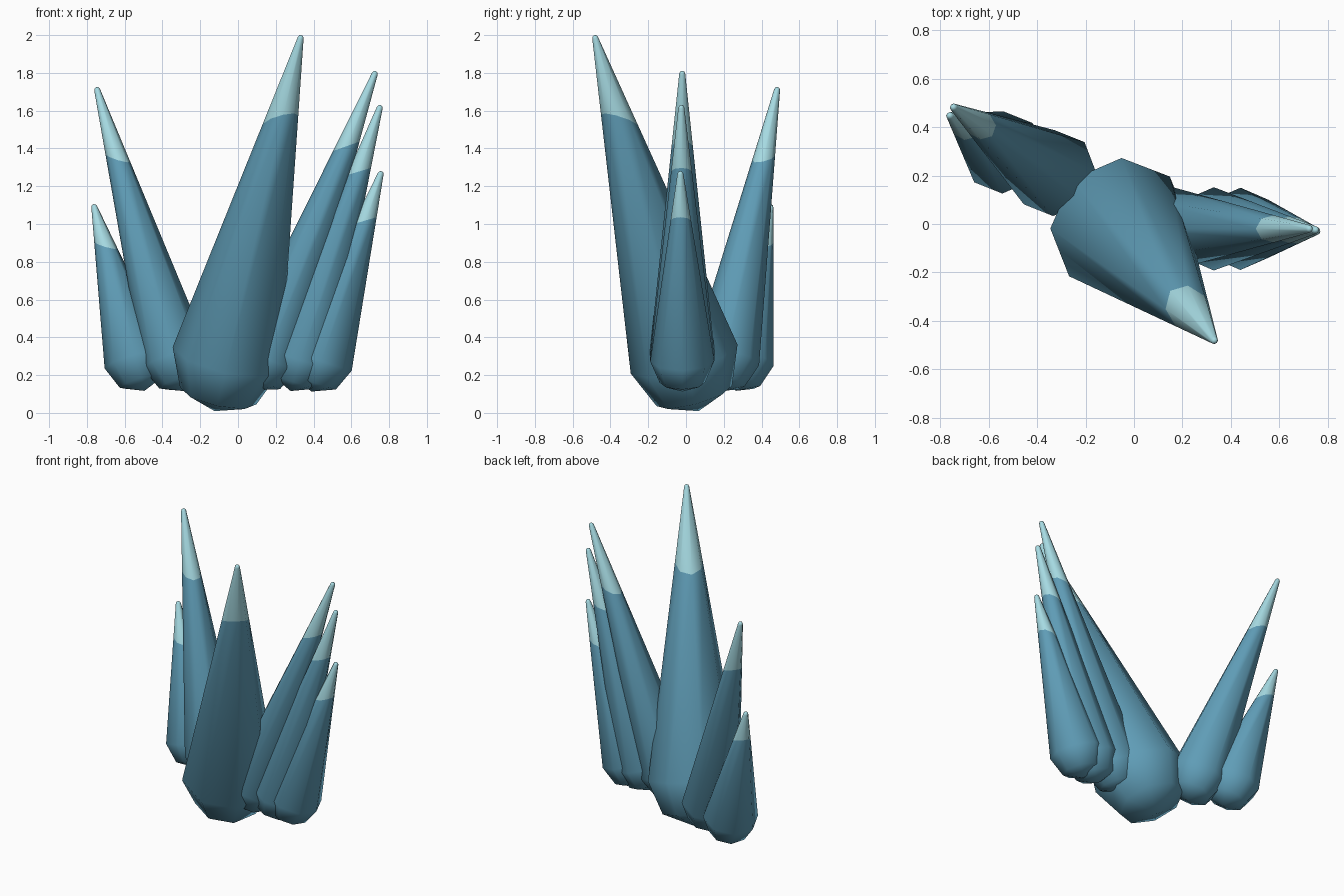
import bpy, bmesh, math
from mathutils import Vector

if "Cube" in bpy.data.objects:
    bpy.data.objects.remove(bpy.data.objects["Cube"])

SIDES = 8
TIP_R = 0.016


def material(name, color):
    m = bpy.data.materials.new(name)
    m.diffuse_color = (*color, 1)
    m.use_nodes = True
    m.node_tree.nodes["Principled BSDF"].inputs["Base Color"].default_value = m.diffuse_color
    return m


body_mat = material("crystal_blue", (0.115, 0.335, 0.47))
tip_mat = material("pale_ice_tip", (0.38, 0.70, 0.76))


def spike(name, base, tip, radius):
    """Tapered eight-sided capsule from a bulb centred on base to a tiny rounded tip."""
    base, tip = Vector(base), Vector(tip)
    axis = (tip - base).normalized()
    top = (tip - base).length - TIP_R
    turn = Vector((0, 0, 1)).rotation_difference(axis)

    # profile: (ring radius, distance along the axis)
    profile = [(radius * math.cos(a), radius * math.sin(a))
               for a in (math.radians(-45), 0)]
    profile += [(TIP_R * math.cos(a), top + TIP_R * math.sin(a))
                for a in (0, math.radians(45))]

    bm = bmesh.new()
    rings = []
    for r, h in profile:
        rings.append([bm.verts.new(base + turn @ Vector(
            (r * math.cos(math.tau * i / SIDES), r * math.sin(math.tau * i / SIDES), h)))
            for i in range(SIDES)])
    low = bm.verts.new(base - axis * radius)
    high = bm.verts.new(tip)
    for i in range(SIDES):
        j = (i + 1) % SIDES
        for a, b in zip(rings, rings[1:]):
            bm.faces.new((a[i], a[j], b[j], b[i]))
        bm.faces.new((low, rings[0][j], rings[0][i]))
        bm.faces.new((high, rings[-1][i], rings[-1][j]))

    # pale tip: cut at 74% of the length, rising slightly towards the lean
    cut = base.lerp(tip, 0.74)
    normal = Vector((-axis.x, -axis.y, 1)).normalized()
    bmesh.ops.bisect_plane(bm, geom=bm.verts[:] + bm.edges[:] + bm.faces[:],
                           plane_co=cut, plane_no=normal)
    for f in bm.faces:
        f.smooth = True
        f.material_index = int((f.calc_center_median() - cut).dot(normal) > 0)
    bmesh.ops.recalc_face_normals(bm, faces=bm.faces)

    mesh = bpy.data.meshes.new(name)
    bm.to_mesh(mesh)
    bm.free()
    mesh.materials.append(body_mat)
    mesh.materials.append(tip_mat)
    bpy.context.collection.objects.link(bpy.data.objects.new(name, mesh))


# large central crystal
spike("main_crystal", (-0.06, -0.01, 0.285), (0.335, -0.485, 2.0), 0.293)

# fan of three crystals on the right
spike("right_crystal_tall", (0.15, -0.02, 0.285), (0.73, -0.02, 1.81), 0.175)
spike("right_crystal_middle", (0.33, -0.02, 0.28), (0.755, -0.025, 1.63), 0.172)
spike("right_crystal_short", (0.44, -0.02, 0.275), (0.76, -0.03, 1.28), 0.17)

# pair of crystals at the back left
spike("left_crystal_tall", (-0.33, 0.21, 0.285), (-0.75, 0.485, 1.725), 0.18)
spike("left_crystal_short", (-0.54, 0.295, 0.28), (-0.765, 0.45, 1.105), 0.172)
